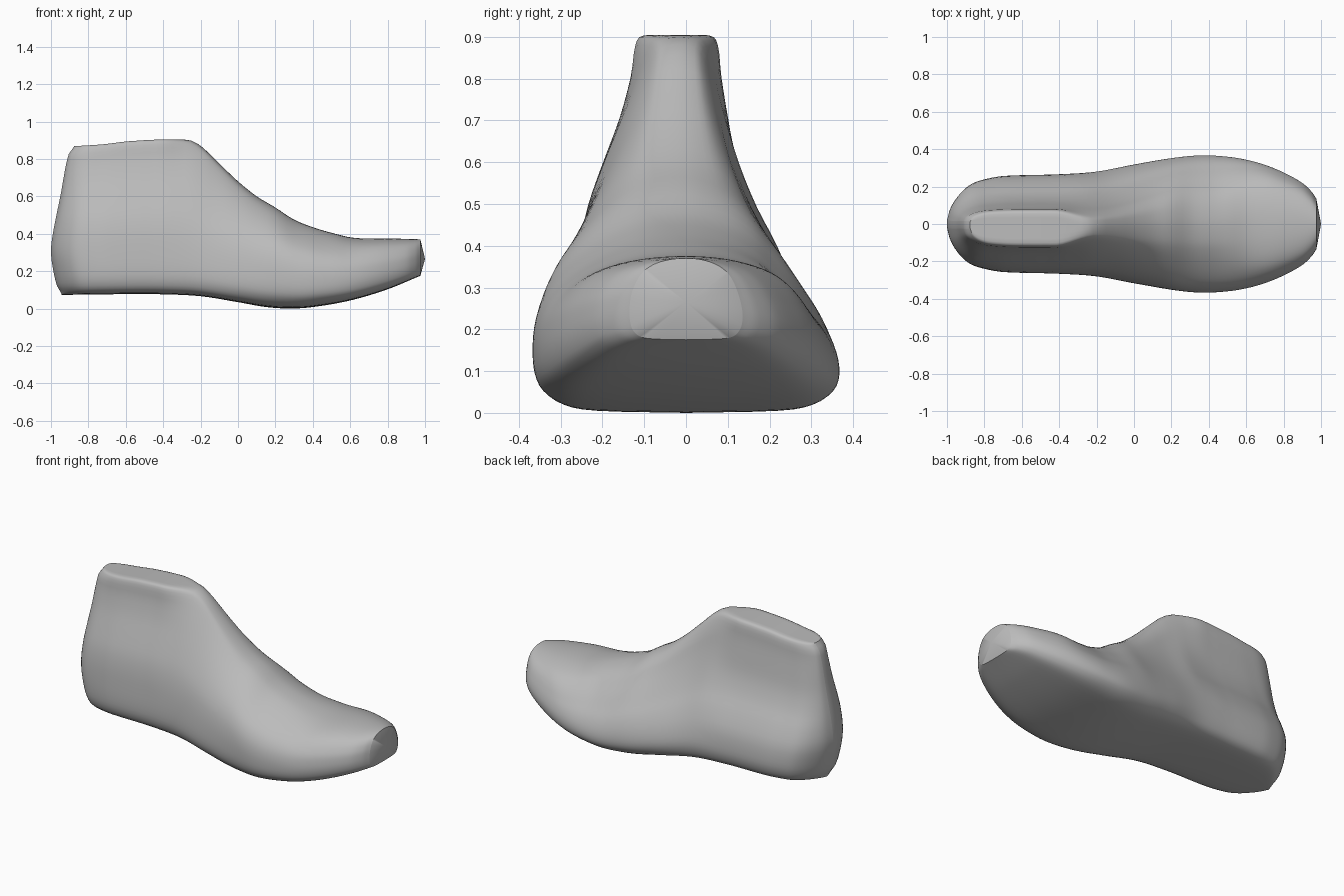
import bpy, bmesh, math

cube = bpy.data.objects.get("Cube")
if cube:
    bpy.data.objects.remove(cube)


def curve(keys, t):
    """Smooth value at t through sorted (position, value) keys."""
    t = min(max(t, keys[0][0]), keys[-1][0])
    last = len(keys) - 1
    i = max(k for k in range(last) if keys[k][0] <= t)

    def slope(k):
        a, b = keys[max(k - 1, 0)], keys[min(k + 1, last)]
        return (b[1] - a[1]) / (b[0] - a[0])

    (x0, y0), (x1, y1) = keys[i], keys[i + 1]
    span = x1 - x0
    s = (t - x0) / span
    rise = s * s * (3 - 2 * s)
    return (y0 + (y1 - y0) * rise
            + span * s * (1 - s) * ((1 - s) * slope(i) - s * slope(i + 1)))


def ease(x, start, end):
    s = min(max((x - start) / (end - start), 0), 1)
    return s * s * (3 - 2 * s)


# Outline of the foot form along its length
TOP = [(-1, .868), (-.8, .878), (-.6, .895), (-.27, .902), (-.2, .87), (-.1, .775),
       (0, .68), (.1, .6), (.2, .54), (.3, .475), (.4, .435), (.5, .405),
       (.62, .378), (.8, .375), (.975, .37)]
BOTTOM = [(-1, .073), (-.6, .077), (-.4, .076), (-.2, .066), (0, .034), (.15, .008),
          (.28, 0), (.4, .008), (.6, .043), (.8, .103), (.975, .175)]
WIDTH = [(-1, .012), (-.985, .065), (-.96, .115), (-.92, .17), (-.87, .213),
         (-.8, .238), (-.7, .256), (-.4, .266), (-.2, .28), (0, .318), (.2, .352),
         (.36, .367), (.5, .36), (.6, .344), (.7, .316), (.8, .275), (.9, .219),
         (.95, .172), (.975, .135)]
# Back edge of the heel by height
BACK = [(0, -.94), (.08, -.945), (.12, -.967), (.2, -.987), (.3, -1), (.4, -.99),
        (.6, -.95), (.82, -.907), (.87, -.875), (.91, -.87)]

# Cross-sections: heights, then reach towards the right and left sides
ANKLE = ([0, .004, .025, .08, .16, .28, .4, .51, .63, .76, .88, .97, 1, 1],
         [0, .6, .86, .97, 1, .985, .95, .88, .75, .6, .5, .46, .38, .08],
         [0, .6, .86, .97, 1, .95, .79, .6, .46, .38, .32, .29, .21, -.08])
INSTEP = (ANKLE[0][:-2] + [.993, 1],
          [0, .6, .86, .97, 1, .98, .93, .85, .72, .56, .4, .26, .17, .07],
          [0, .6, .86, .97, 1, .93, .79, .62, .47, .34, .24, .13, .04, -.06])
BALL = ([0, .01, .04, .11, .2, .32, .45, .57, .68, .78, .87, .94, .985, 1],
        [0, .58, .8, .93, .985, 1, .99, .95, .87, .74, .58, .42, .26, .05],
        [0, .6, .83, .96, 1, .98, .91, .8, .69, .57, .45, .3, .12, -.05])
TOE = (BALL[0],
       [0, .58, .81, .93, .98, 1, .99, .96, .9, .82, .7, .52, .28, 0],
       [0, .6, .83, .94, .99, 1, .97, .92, .86, .78, .66, .48, .26, 0])
BLENDS = [(INSTEP, -.43, -.2), (BALL, -.22, .3), (TOE, .4, .75)]


def section(x):
    """Closed ring of points across the form at length x."""
    shape = ANKLE
    for target, start, end in BLENDS:
        s = ease(x, start, end)
        shape = [[a + (b - a) * s for a, b in zip(*rows)]
                 for rows in zip(shape, target)]
    height, right, left = shape
    low, high, wide = (curve(k, x) for k in (BOTTOM, TOP, WIDTH))
    ring = list(zip(left, height))
    ring += [(-u, v) for u, v in zip(right[-2:0:-1], height[-2:0:-1])]
    # Round the ring by sampling a smooth curve through its points
    us = [(i, p[0]) for i, p in enumerate(ring + ring[:1])]
    vs = [(i, p[1]) for i, p in enumerate(ring + ring[:1])]
    points = []
    for i in range(len(ring) * 3):
        u, v = curve(us, i / 3), min(max(curve(vs, i / 3), 0), 1)
        z = low + (high - low) * v
        px, reach = x, wide
        if x < -.5:
            # Lean the heel along its back edge and blunt it towards the top
            px = -.5 - (x + .5) * (curve(BACK, z) + .5) / .5
            reach = .266 * (wide / .266) ** (1 - .5 * v)
        points.append((px, u * reach, z))
    return points


# Foot form: loft of cross-sections from heel to toe
bm = bmesh.new()
STEPS = 90
rings = []
for i in range(STEPS + 1):
    x = -.0125 - .9875 * math.cos(math.pi * i / STEPS)
    rings.append([bm.verts.new(p) for p in section(x)])
size = len(rings[0])
for a, b in zip(rings, rings[1:]):
    for j in range(size):
        k = (j + 1) % size
        bm.faces.new((a[j], a[k], b[k], b[j]))
# Back of the heel, a narrow strip joining both sides
heel = rings[0]
for j in range(size // 2):
    corners = [heel[j], heel[j + 1], heel[size - j - 1], heel[-j]]
    bm.faces.new(list(dict.fromkeys(corners)))
# Blunt toe end, a shallow cone
tip = bm.verts.new((1, 0, .265))
for j in range(size):
    bm.faces.new((rings[-1][j], rings[-1][(j + 1) % size], tip))
bmesh.ops.recalc_face_normals(bm, faces=bm.faces)

mesh = bpy.data.meshes.new("foot_form")
bm.to_mesh(mesh)
bm.free()
form = bpy.data.objects.new("foot_form", mesh)
bpy.context.collection.objects.link(form)

grey = bpy.data.materials.new("light_grey")
grey.use_nodes = True
color = (.5, .5, .5, 1)
grey.diffuse_color = color
grey.node_tree.nodes["Principled BSDF"].inputs["Base Color"].default_value = color
mesh.materials.append(grey)

bpy.ops.object.select_all(action="DESELECT")
form.select_set(True)
bpy.context.view_layer.objects.active = form
bpy.ops.object.shade_smooth_by_angle(angle=math.radians(40))
